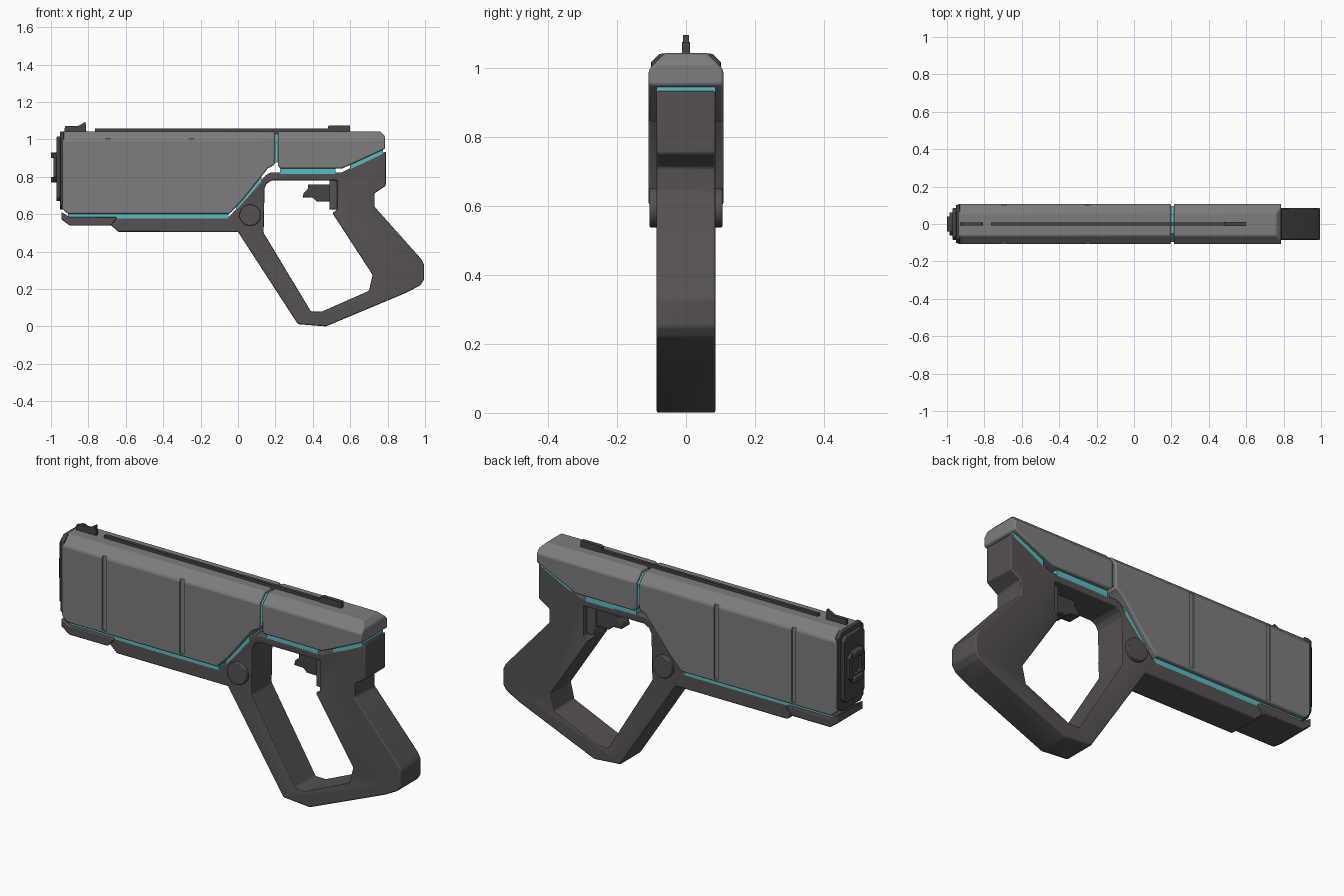
import bpy, bmesh
from math import cos, sin, pi, radians
from mathutils import Vector

cube = bpy.data.objects.get("Cube")
if cube:
    bpy.data.objects.remove(cube, do_unlink=True)


def material(name, rgb):
    m = bpy.data.materials.new(name)
    m.use_nodes = True
    m.diffuse_color = (*rgb, 1)
    bsdf = next(n for n in m.node_tree.nodes if n.type == 'BSDF_PRINCIPLED')
    bsdf.inputs["Base Color"].default_value = (*rgb, 1)
    bsdf.inputs["Roughness"].default_value = 0.6
    return m


GREY = material("slide grey", (0.205, 0.205, 0.205))
CHARCOAL = material("frame charcoal", (0.09, 0.082, 0.08))
DARK = material("trim dark", (0.06, 0.058, 0.057))
TEAL = material("glow teal", (0.1, 0.5, 0.53))


def prism(name, pts, lo, hi, mat, axis='y', bevel=0.0, planes=()):
    """Extrude a profile along an axis, trimming by (point, normal) planes."""
    bm = bmesh.new()
    put = (lambda p, d: (p[0], d, p[1])) if axis == 'y' else (lambda p, d: (d, p[0], p[1]))
    ends = [[bm.verts.new(put(p, d)) for p in pts] for d in (lo, hi)]
    bm.faces.new(ends[0])
    bm.faces.new(ends[1])
    for i in range(len(pts)):
        j = (i + 1) % len(pts)
        bm.faces.new((ends[0][i], ends[0][j], ends[1][j], ends[1][i]))
    bmesh.ops.recalc_face_normals(bm, faces=bm.faces)
    for co, no in planes:
        bmesh.ops.bisect_plane(bm, geom=bm.verts[:] + bm.edges[:] + bm.faces[:],
                               plane_co=co, plane_no=no, clear_outer=True)
        bmesh.ops.holes_fill(bm, edges=[e for e in bm.edges if e.is_boundary])
    bmesh.ops.recalc_face_normals(bm, faces=bm.faces)
    mesh = bpy.data.meshes.new(name)
    bm.to_mesh(mesh)
    bm.free()
    ob = bpy.data.objects.new(name, mesh)
    bpy.context.collection.objects.link(ob)
    mesh.materials.append(mat)
    if bevel:
        add_bevel(ob, bevel)
    return ob


def add_bevel(ob, width):
    b = ob.modifiers.new("edge bevel", 'BEVEL')
    b.width, b.segments, b.limit_method = width, 2, 'ANGLE'
    b.angle_limit = radians(25)


def cut(ob, cutter):
    """Subtract a hidden cutter."""
    cutter.hide_render = True
    cutter.hide_set(True)
    m = ob.modifiers.new("cut", 'BOOLEAN')
    m.operation, m.solver, m.object = 'DIFFERENCE', 'EXACT', cutter


def box(a0, a1, b0, b1):
    return [(a0, b0), (a1, b0), (a1, b1), (a0, b1)]


def octagon(hy, z0, z1, c):
    return [(-hy + c, z0), (hy - c, z0), (hy, z0 + c), (hy, z1 - c),
            (hy - c, z1), (-hy + c, z1), (-hy, z1 - c), (-hy, z0 + c)]


# Slide: front and rear covers with chamfered top edges
W = 0.108
chamfers = [(Vector((0, s * W, 0.995)), Vector((0, s, 0.95)).normalized()) for s in (-1, 1)]
front_cover = prism("front_cover", [
    (-0.94, 1.043), (-0.94, 0.63), (-0.91, 0.602), (-0.045, 0.602),
    (0.02, 0.67), (0.16, 0.845), (0.197, 0.865), (0.197, 1.043)],
    -W, W, GREY, bevel=0.007, planes=chamfers)
rear_cover = prism("rear_cover", [
    (0.213, 1.043), (0.213, 0.86), (0.225, 0.845), (0.56, 0.845),
    (0.787, 0.95), (0.787, 1.015), (0.76, 1.043)],
    -W, W, GREY, bevel=0.007, planes=chamfers)

# Vertical panel grooves on both sides
for i, x in enumerate((-0.695, -0.248)):
    for side, s in (("left", 1), ("right", -1)):
        y0, y1 = sorted((s * (W - 0.008), s * (W + 0.03)))
        cut(front_cover, prism(f"groove_cutter_{side}_{i}",
            box(x - 0.012, x + 0.012, 0.615, 1.005), y0, y1, GREY))

# Frame: rail, guard and grip as one outline with the hand opening cut out
frame = prism("frame", [
    (-0.94, 0.583), (-0.94, 0.57), (-0.9, 0.542), (-0.68, 0.542), (-0.64, 0.505),
    (0.0, 0.505), (0.32, 0.012), (0.47, 0.0), (0.9, 0.18), (0.975, 0.22),
    (0.995, 0.25), (0.995, 0.33), (0.98, 0.36), (0.73, 0.64), (0.73, 0.712), (0.79, 0.752),
    (0.79, 0.935), (0.55, 0.822), (0.17, 0.822), (0.145, 0.805), (-0.05, 0.583)],
    -0.085, 0.085, CHARCOAL)
opening = prism("opening_cutter", [
    (0.137, 0.5), (0.142, 0.74), (0.155, 0.765), (0.18, 0.78), (0.53, 0.78), (0.53, 0.625),
    (0.505, 0.605), (0.72, 0.275), (0.7, 0.19), (0.45, 0.08), (0.39, 0.08)],
    -0.2, 0.2, CHARCOAL)
cut(frame, opening)
add_bevel(frame, 0.006)

# Wide nose under the rail, with a small front lip
prism("rail_nose", [(-0.945, 0.612), (-0.945, 0.572), (-0.9, 0.54), (-0.68, 0.54),
                    (-0.65, 0.575), (-0.65, 0.584), (-0.9, 0.584)],
      -0.104, 0.104, CHARCOAL, bevel=0.004)

# Trigger and its housing
prism("trigger_housing", box(0.488, 0.54, 0.625, 0.81), -0.055, 0.055, CHARCOAL, bevel=0.004)
prism("trigger", [(0.345, 0.69), (0.352, 0.715), (0.375, 0.735), (0.375, 0.76), (0.5, 0.76),
                  (0.5, 0.668), (0.42, 0.668), (0.4, 0.688)],
      -0.035, 0.035, DARK, bevel=0.004)

# Round pivot through the frame
prism("pivot", [(0.065 + 0.057 * cos(i * pi / 16), 0.595 + 0.057 * sin(i * pi / 16))
                for i in range(32)], -0.106, 0.106, CHARCOAL, bevel=0.004)

# Glowing strips inside the seams
H = 0.085
seams = {
    "lower": [(-0.91, 0.575), (-0.05, 0.575), (-0.05, 0.612), (-0.91, 0.612)],
    "slope": [(-0.01, 0.615), (0.125, 0.765), (0.125, 0.815), (-0.01, 0.655)],
    "upright": box(0.185, 0.225, 0.875, 1.03),
    "middle": box(0.225, 0.52, 0.81, 0.86),
    "rear": [(0.6, 0.835), (0.775, 0.92), (0.775, 0.96), (0.6, 0.875)],
}
for name, pts in seams.items():
    half = 0.095 if name == "upright" else H
    prism(f"glow_{name}", pts, -half, half, TEAL,
          planes=[(Vector((0, s * H, 0.995)), Vector((0, s, 0.95)).normalized())
                  for s in (-1, 1)] if name == "upright" else ())

# Top rib and sights
R = 0.008
prism("top_rib", box(-0.765, 0.6, 1.03, 1.058), -R, R, DARK)
prism("rear_sight", [(0.48, 1.04), (0.6, 1.04), (0.6, 1.075), (0.49, 1.075), (0.48, 1.07)],
      -0.011, 0.011, DARK)
prism("front_sight", [(-0.93, 1.03), (-0.81, 1.03), (-0.815, 1.095), (-0.85, 1.073),
                      (-0.925, 1.07)], -R, R, DARK)

# Muzzle: backing plate, front plate, ring and two clamps
prism("muzzle_backing", octagon(0.102, 0.625, 1.041, 0.025), -0.952, -0.93, DARK, 'x', 0.004)
prism("muzzle_plate", octagon(0.085, 0.67, 1.015, 0.02), -0.97, -0.945, DARK, 'x', 0.004)
ring = prism("muzzle_ring", octagon(0.062, 0.775, 0.925, 0.025), -0.986, -0.965, DARK, 'x')
cut(ring, prism("bore_cutter", octagon(0.036, 0.805, 0.895, 0.015), -1.05, -0.972, DARK, 'x'))
for label, z in (("lower", 0.77), ("upper", 0.9)):
    prism(f"muzzle_clamp_{label}", box(-0.04, 0.04, z, z + 0.03), -1.0, -0.965, DARK, 'x', 0.004)

# Smooth the small bevels while keeping hard edges
for ob in bpy.context.scene.objects:
    if ob.type == 'MESH' and not ob.hide_render:
        bpy.ops.object.select_all(action='DESELECT')
        ob.select_set(True)
        bpy.context.view_layer.objects.active = ob
        bpy.ops.object.shade_smooth_by_angle(angle=radians(30))
